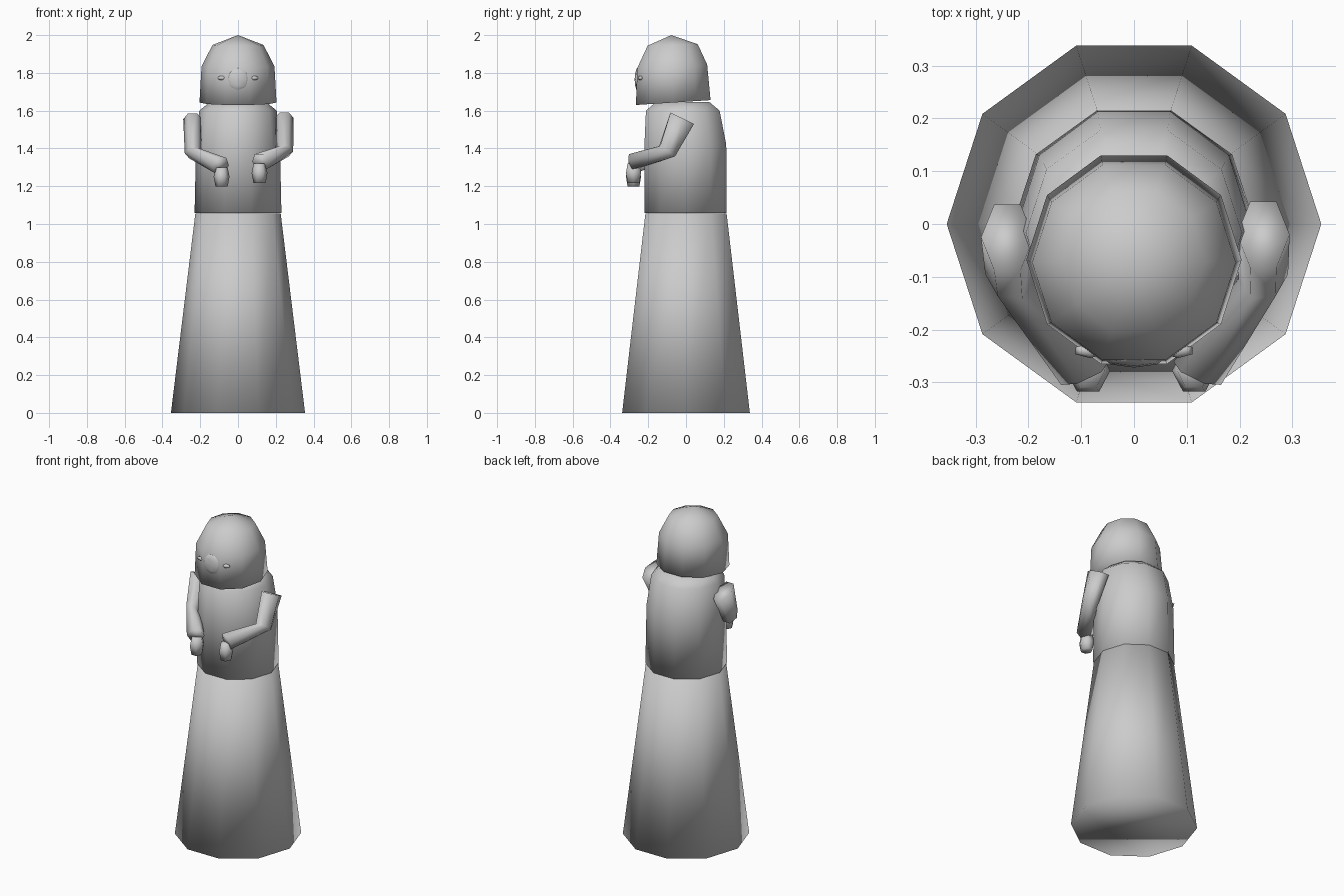
import bpy, bmesh, math
from mathutils import Vector

if "Cube" in bpy.data.objects:
    bpy.data.objects.remove(bpy.data.objects["Cube"])

grey = bpy.data.materials.new("plain_grey")
grey.diffuse_color = (0.6, 0.6, 0.6, 1)
grey.use_nodes = True
grey.node_tree.nodes["Principled BSDF"].inputs["Base Color"].default_value = grey.diffuse_color


def loft(name, rings, n=10, tip=None):
    """Skin a stack of rings (centre, u axis, v axis); cap the ends or close to a tip."""
    bm = bmesh.new()
    loops = []
    for c, u, v in rings:
        c, u, v = Vector(c), Vector(u), Vector(v)
        loops.append([bm.verts.new(c + u * math.cos(2 * math.pi * i / n)
                                   + v * math.sin(2 * math.pi * i / n))
                      for i in range(n)])
    for a, b in zip(loops, loops[1:]):
        for i in range(n):
            j = (i + 1) % n
            bm.faces.new((a[i], a[j], b[j], b[i]))
    bm.faces.new(loops[0][::-1])
    if tip:
        t = bm.verts.new(tip)
        for i in range(n):
            bm.faces.new((loops[-1][i], loops[-1][(i + 1) % n], t))
    else:
        bm.faces.new(loops[-1])
    return finish(name, bm)


def finish(name, bm):
    bmesh.ops.recalc_face_normals(bm, faces=bm.faces[:])
    for f in bm.faces:
        f.smooth = True
    me = bpy.data.meshes.new(name)
    bm.to_mesh(me)
    bm.free()
    me.materials.append(grey)
    ob = bpy.data.objects.new(name, me)
    bpy.context.collection.objects.link(ob)
    return ob


def flat(z, rx, front, back, slope=0.0):
    """Ring around z given its x radius and front / back y extents."""
    ry = (back - front) / 2 / math.sin(math.radians(72))
    return ((0, (front + back) / 2, z), (rx, 0, 0), (0, ry, ry * slope))


def ellipsoid(name, loc, size, u, v):
    bm = bmesh.new()
    bmesh.ops.create_uvsphere(bm, u_segments=u, v_segments=v, radius=1)
    bmesh.ops.scale(bm, vec=size, verts=bm.verts)
    bmesh.ops.translate(bm, vec=loc, verts=bm.verts)
    return finish(name, bm)


# Long flared skirt
loft("skirt", [flat(0, 0.355, -0.338, 0.338), flat(1.055, 0.226, -0.215, 0.215)])

# Torso with rounded shoulders
loft("torso", [flat(1.057, 0.23, -0.219, 0.215),
               flat(1.42, 0.222, -0.22, 0.213),
               flat(1.60, 0.205, -0.212, 0.178),
               flat(1.645, 0.15, -0.16, 0.125)])

# Domed head, tilted slightly forward
loft("head", [flat(1.643, 0.204, -0.265, 0.13, 0.065),
              flat(1.835, 0.193, -0.258, 0.112, 0.05),
              flat(1.948, 0.135, -0.203, 0.062, 0.03)], tip=(0, -0.078, 2.0))

# Face: flat nose and two small eyes
ellipsoid("nose", (0, -0.252, 1.765), (0.062, 0.02, 0.065), 8, 6)
for s, side in ((1, "right"), (-1, "left")):
    ellipsoid("eye_" + side, (s * 0.083, -0.24, 1.773), (0.032, 0.014, 0.012), 6, 4)

# Arms: shoulder, elbow, wrist; then a small hand hanging from each wrist
arms = {
    "right": (1, (0.245, -0.02, 1.56), (0.245, -0.1, 1.385), (0.12, -0.283, 1.33)),
    "left": (-1, (0.24, -0.025, 1.555), (0.235, -0.1, 1.375), (0.093, -0.283, 1.31)),
}
for side, (s, sh, el, wr) in arms.items():
    def m(p):
        return (s * p[0], p[1], p[2])
    loft("arm_" + side, [(m(sh), m((0.05, 0, 0)), (0, 0.072, -0.035)),
                         (m(el), m((0.047, 0.005, 0)), (0, 0.045, -0.032)),
                         (m(wr), m((0.045, -0.022, 0)), m((0.01, 0.01, -0.046)))], n=6)
    x, y, z = s * (wr[0] - 0.006), wr[1] + 0.005, wr[2]
    loft("hand_" + side, [((x, y, z - 0.01), (0.032, 0, 0), (0, 0.036, 0)),
                          ((x, y, z - 0.06), (0.042, 0, 0), (0, 0.046, 0)),
                          ((x, y, z - 0.112), (0.032, 0, 0), (0, 0.036, 0))], n=6)
